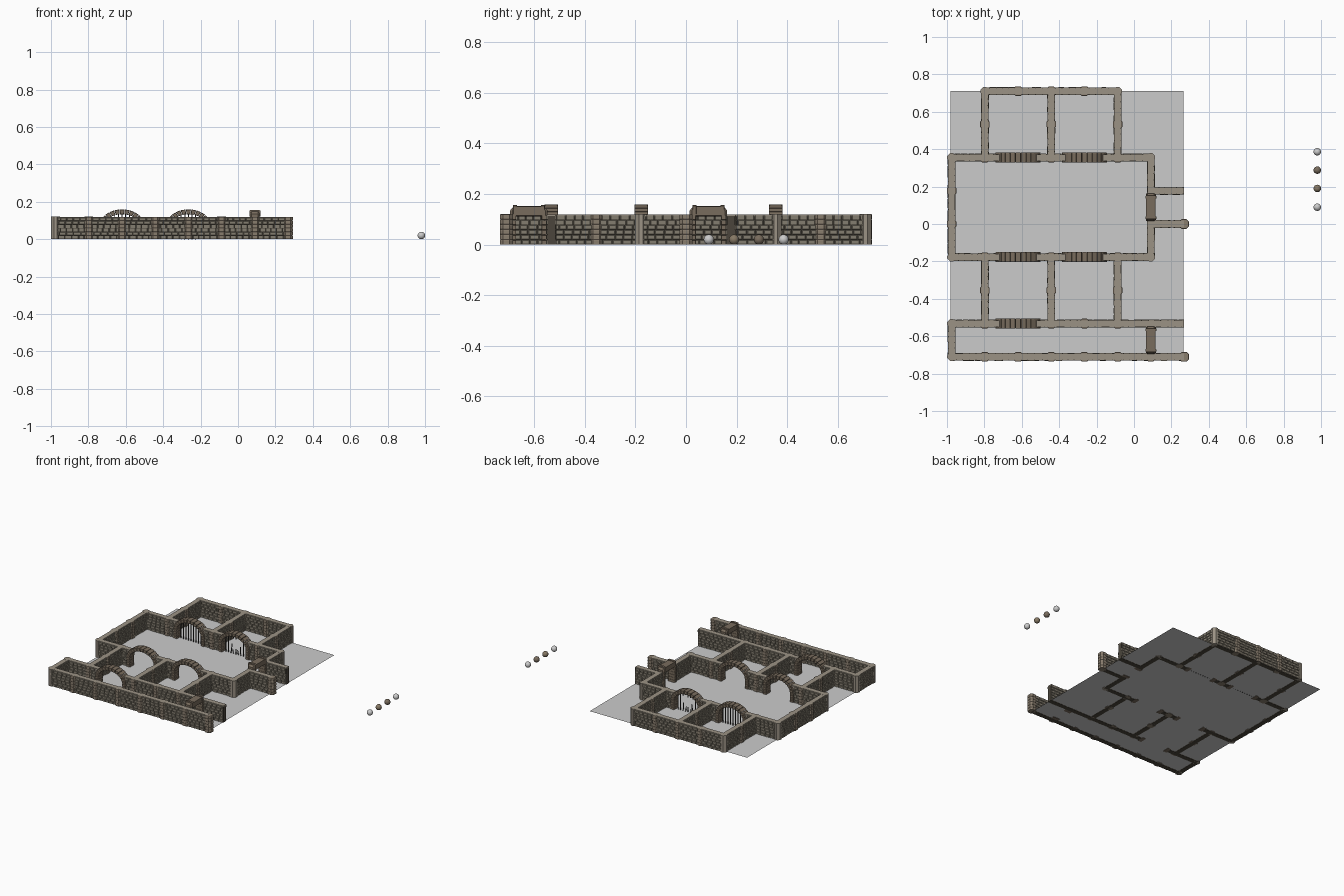
import bpy, bmesh, math, random
from mathutils import Matrix, Vector

if "Cube" in bpy.data.objects:
    bpy.data.objects.remove(bpy.data.objects["Cube"])

random.seed(4)
G = 0.1775          # grid tile
X0 = -0.975         # left grid line
H = 0.12            # wall height


def gx(i):
    return X0 + i * G


def material(name, rgb):
    m = bpy.data.materials.new(name)
    m.diffuse_color = (*rgb, 1)
    m.use_nodes = True
    m.node_tree.nodes["Principled BSDF"].inputs["Base Color"].default_value = m.diffuse_color
    return m


STONE = material("stone", (0.23, 0.205, 0.16))
MORTAR = material("mortar", (0.07, 0.06, 0.045))
COPING = material("coping", (0.33, 0.29, 0.235))
PILLAR = material("pillar_stone", (0.25, 0.205, 0.155))
ARCH = material("arch_stone", (0.19, 0.15, 0.11))
IRON = material("iron", (0.05, 0.05, 0.05))
BROWN = material("brown", (0.24, 0.19, 0.13))

parts = {}


def part(name, mat):
    if name not in parts:
        parts[name] = (bmesh.new(), mat)
    return parts[name][0]


def prism(bm, M, pts, v0, v1, c=0.0, s=1.0):
    """Extrude a (u, z) polygon across v, with end faces shrunk by s over depth c."""
    cu = sum(p[0] for p in pts) / len(pts)
    cz = sum(p[1] for p in pts) / len(pts)
    rings = [(v0, s), (v0 + c, 1), (v1 - c, 1), (v1, s)] if c else [(v0, 1), (v1, 1)]
    loops = [[bm.verts.new(M @ Vector((cu + (u - cu) * k, v, cz + (z - cz) * k)))
              for u, z in pts] for v, k in rings]
    n = len(pts)
    for a, b in zip(loops, loops[1:]):
        for i in range(n):
            bm.faces.new((a[i], a[(i + 1) % n], b[(i + 1) % n], b[i]))
    bm.faces.new(loops[0])
    bm.faces.new(loops[-1][::-1])


def rect(u0, u1, z0, z1):
    return [(u0, z0), (u1, z0), (u1, z1), (u0, z1)]


def rod(bm, p, q, r):
    d = Vector(q) - Vector(p)
    M = Matrix.Translation((Vector(p) + Vector(q)) / 2) @ d.to_track_quat('Z', 'Y').to_matrix().to_4x4()
    bmesh.ops.create_cone(bm, cap_ends=True, segments=6, radius1=r, radius2=r, depth=d.length, matrix=M)


def masonry(M, a, b):
    """Solid run of wall: mortar core, brick courses and coping."""
    prism(part("wall_core", MORTAR), M, rect(a, b, 0, 0.114), -0.016, 0.016)
    prism(part("wall_coping", COPING), M, rect(a, b, 0.112, H), -0.0175, 0.0175)
    rows, gap = 6, 0.0022
    rh = 0.117 / rows
    for r in range(rows):
        u = a - random.uniform(0, 0.03)
        while u < b:
            w = random.uniform(0.029, 0.04)
            lo, hi = max(u, a), min(u + w, b)
            u += w
            if hi - lo < 0.006:
                continue
            h = random.uniform(0.0185, 0.0215)
            prism(part("wall_bricks", STONE), M,
                  rect(lo + gap / 2, hi - gap / 2, r * rh + gap / 2, (r + 1) * rh - gap / 2),
                  -h, h, 0.002, 0.86)


def archway(M, c):
    """Round arch of wedge stones on stone jambs, with spandrels to the wall."""
    bm = part("archway_stones", ARCH)
    zs, ao, bo, ai, bi, n = 0.07, 0.121, 0.09, 0.093, 0.064, 13
    for k in range(n):
        t0, t1 = [math.pi * (k + e) / n for e in (0.05, 0.95)]
        pts = [(c + a * math.cos(t), zs + b * math.sin(t))
               for a, b, t in ((ai, bi, t0), (ao, bo, t0), (ao, bo, t1), (ai, bi, t1))]
        prism(bm, M, pts, -0.027, 0.027, 0.004, 0.85)
    for sgn in (-1, 1):
        for k in range(4):
            us = sorted((c + sgn * ai, c + sgn * ao))
            prism(bm, M, rect(us[0], us[1], k * 0.0175, k * 0.0175 + 0.0165), -0.026, 0.026, 0.004, 0.85)
        us = sorted((c + sgn * 0.1, c + sgn * 0.122))
        prism(part("wall_coping", COPING), M, rect(us[0], us[1], 0.07, H), -0.0175, 0.0175)


def doorway(M, c):
    """Narrow door frame with stacked jambs and a heavy bevelled lintel."""
    bm = part("doorway_frame", ARCH)
    for sgn in (-1, 1):
        for k in range(6):
            us = sorted((c + sgn * 0.05, c + sgn * 0.074))
            prism(bm, M, rect(us[0], us[1], k * 0.0195, k * 0.0195 + 0.0182), -0.027, 0.027, 0.004, 0.86)
    shape = [(-0.074, 0.112), (0.074, 0.112), (0.074, 0.135), (0.06, 0.152), (-0.06, 0.152), (-0.074, 0.135)]
    prism(bm, M, [(c + u, z) for u, z in shape], -0.026, 0.026, 0.008, 0.88)
    for u in (-0.055, 0.055):      # raised bands at the lintel ends
        prism(bm, M, rect(c + u - 0.008, c + u + 0.008, 0.118, 0.157), -0.029, 0.029, 0.008, 0.8)


def wall(i0, j0, i1, j1, arches=(), doors=()):
    p, q = Vector((gx(i0), j0 * G, 0)), Vector((gx(i1), j1 * G, 0))
    d = q - p
    M = Matrix.Translation(p) @ Matrix.Rotation(math.atan2(d.y, d.x), 4, 'Z')
    a = 0.0
    for t, hw, make in sorted([(t, 0.12, archway) for t in arches] + [(t, 0.072, doorway) for t in doors],
                              key=lambda o: o[0]):
        masonry(M, a, t * G - hw)
        make(M, t * G)
        a = t * G + hw
    masonry(M, a, d.length)


def post(i, j, corner=False):
    """Stacked chamfered pier, or a plain chamfered corner block."""
    M = Matrix.Translation((gx(i), j * G, 0)) @ Matrix.Rotation(math.pi / 2, 4, 'X')
    h, k = (0.0235, 0.0075) if corner else (0.026, 0.013)
    octo = [(h, -k), (h, k), (k, h), (-k, h), (-h, k), (-h, -k), (-k, -h), (k, -h)]
    # local -v points down after rotation, so v runs up the pier
    if corner:
        prism(part("corner_block", COPING), M, octo, 0, H + 0.0006)
    else:
        for r in range(6):
            prism(part("pier_stones", PILLAR), M, octo, r * 0.02, r * 0.02 + 0.0195, 0.003, 0.93)


# Walls: grid start, grid end, openings counted in tiles from the start
wall(0, 2, 6, 2, arches=(2, 4))
wall(0, -1, 6, -1, arches=(2, 4))
wall(0, -1, 0, 2)
wall(6, -1, 6, 2, doors=(1.5,))
wall(1, 4, 5, 4)
for i in (1, 3, 5):
    wall(i, 2, i, 4)
    wall(i, -3, i, -1)
wall(0, -3, 7, -3, arches=(2,))
wall(0, -4, 7, -4)
wall(0, -4, 0, -3)
wall(6, -4, 6, -3, doors=(0.5,))
wall(6, 1, 7, 1)
wall(6, 0, 7, 0)

# Piers along the walls and plain blocks on the outer corners
piers = [(i, -4) for i in range(1, 8)] + [(i, 4) for i in (2, 3, 4)]
piers += [(i, j) for i in (1, 3, 5) for j in (3, -2)]
piers += [(i, j) for i in (1, 3, 5) for j in (2, -1, -3)]
piers += [(4, -3), (0, 0), (0, 1), (7, 0)]
for i, j in piers:
    post(i, j)
for i, j in [(0, 2), (0, -1), (6, 2), (6, -1), (1, 4), (5, 4), (0, -3), (0, -4)]:
    post(i, j, True)

# Barred gates in the two back arches, the right one broken
for i, broken in ((2, False), (4, True)):
    bm = part("broken_gate_bars" if broken else "gate_bars", IRON)
    for k in range(-4, 5):
        u = k * 0.0195
        top = 0.07 + 0.066 * math.sqrt(1 - (u / 0.0935) ** 2)
        x, y = gx(i) + u, 2 * G
        if broken and -3 < k < 3:
            z = random.uniform(0.03, 0.07)
            rod(bm, (x, y, 0), (x + random.uniform(-0.01, 0.01), y + random.uniform(-0.012, 0.012), z), 0.003)
            rod(bm, (x, y, top - random.uniform(0.015, 0.03)), (x, y, top), 0.003)
        else:
            rod(bm, (x, y, 0), (x, y, top), 0.003)

# Floor sheet
fl = part("floor", None)
fl.faces.new([fl.verts.new(v) for v in ((-0.98, -0.71, 0.002), (0.265, -0.71, 0.002),
                                        (0.265, 0.71, 0.002), (-0.98, 0.71, 0.002))])

for name, (bm, mat) in parts.items():
    if name != "floor":
        bmesh.ops.recalc_face_normals(bm, faces=bm.faces)
    me = bpy.data.meshes.new(name)
    bm.to_mesh(me)
    bm.free()
    if mat:
        me.materials.append(mat)
    bpy.context.collection.objects.link(bpy.data.objects.new(name, me))

# Row of four loose balls to the right
for n, (y, mat) in enumerate(((0.09, None), (0.19, BROWN), (0.288, ARCH), (0.386, None))):
    bpy.ops.mesh.primitive_uv_sphere_add(segments=24, ring_count=14, radius=0.02, location=(0.98, y, 0.02))
    ball = bpy.context.object
    ball.name = f"ball_{n + 1}"
    bpy.ops.object.shade_smooth()
    if mat:
        ball.data.materials.append(mat)
